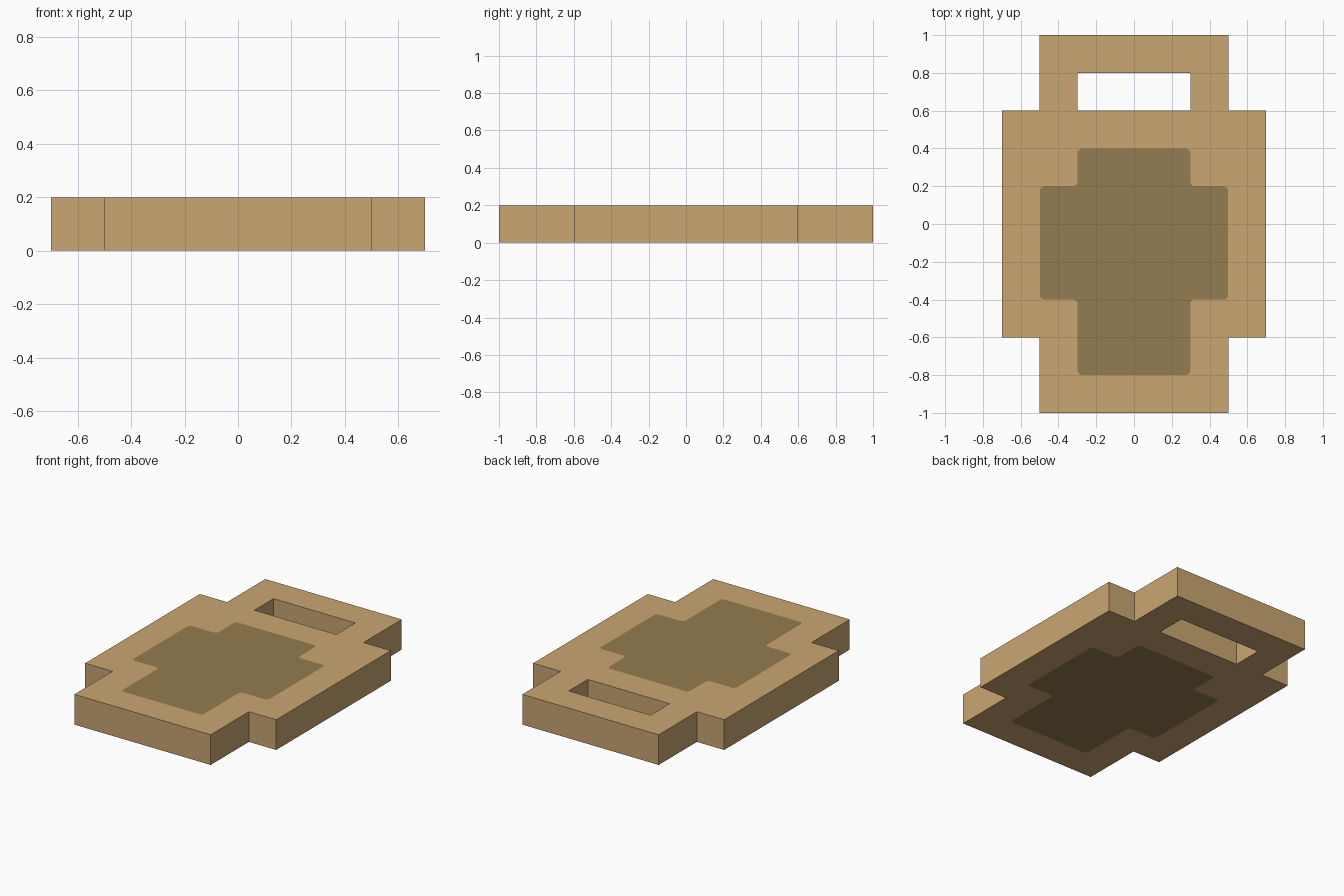
import bpy, bmesh
from mathutils import Vector

if "Cube" in bpy.data.objects:
    bpy.data.objects.remove(bpy.data.objects["Cube"])

THICK = 0.2


def material(name, rgb):
    m = bpy.data.materials.new(name)
    m.diffuse_color = (*rgb, 1.0)
    m.use_nodes = True
    m.node_tree.nodes["Principled BSDF"].inputs["Base Color"].default_value = m.diffuse_color
    return m


def mirrored(half):
    """Right-hand profile, bottom to top, closed by its mirror image."""
    return [Vector((x, y, THICK)) for x, y in half] + \
           [Vector((-x, y, THICK)) for x, y in reversed(half)]


def chamfered(pts, size):
    """Cut every corner of a closed loop."""
    out = []
    for i, p in enumerate(pts):
        for q in (pts[i - 1], pts[(i + 1) % len(pts)]):
            out.append(p + (q - p).normalized() * size)
    return out


bm = bmesh.new()


def add_loop(pts):
    verts = [bm.verts.new(p) for p in pts]
    edges = [bm.edges.new((v, verts[(i + 1) % len(verts)])) for i, v in enumerate(verts)]
    return verts, edges


# Stepped outline, handle slot and dark panel outline
_, outer = add_loop(mirrored([(.5, -1), (.5, -.6), (.7, -.6), (.7, .6), (.5, .6), (.5, 1)]))
_, slot = add_loop(mirrored([(.3, .6), (.3, .8)]))
panel, panel_edges = add_loop(chamfered(mirrored(
    [(.298, -.8), (.298, -.4), (.498, -.4), (.498, .2), (.298, .2), (.298, .4)]), .016))

# Light border around the slot and panel
bmesh.ops.triangle_fill(bm, use_beauty=True, edges=outer + slot + panel_edges, normal=(0, 0, 1))

# Dark panel, flush with the border
bm.faces.new(panel).material_index = 1
for f in bm.faces:
    f.normal_update()
    if f.normal.z < 0:
        f.normal_flip()

mesh = bpy.data.meshes.new("handled_plate")
bm.to_mesh(mesh)
bm.free()
mesh.materials.append(material("light tan", (.591, .381, .168)))
mesh.materials.append(material("dark tan", (.296, .202, .080)))
plate = bpy.data.objects.new("handled_plate", mesh)
bpy.context.collection.objects.link(plate)

# Thickness downwards to z = 0; the panel shows on both sides
solid = plate.modifiers.new("thickness", 'SOLIDIFY')
solid.thickness = THICK
solid.offset = -1
